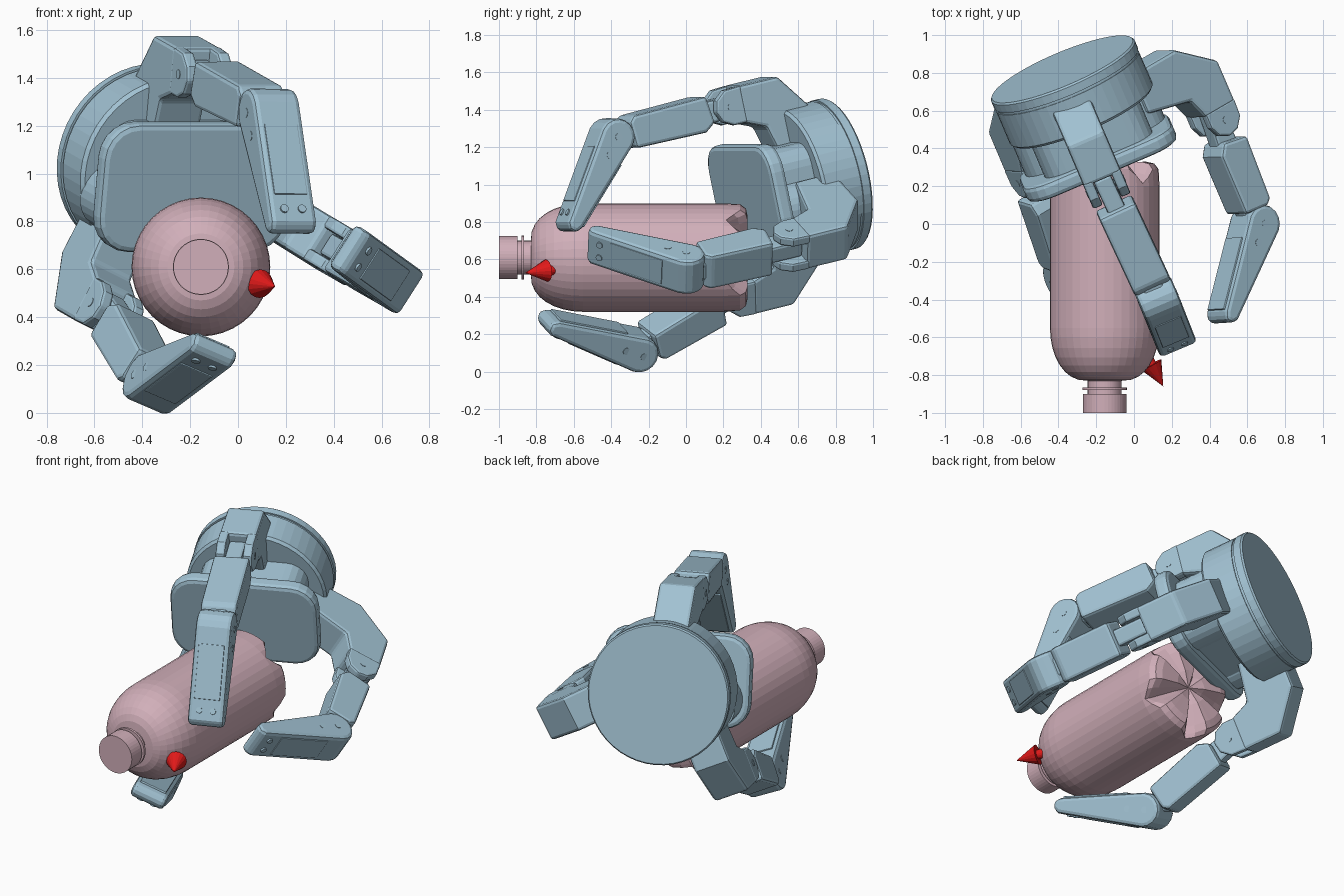
import bpy, bmesh
from math import sin, cos, pi, radians
from mathutils import Vector as V, Matrix

if "Cube" in bpy.data.objects:
    bpy.data.objects.remove(bpy.data.objects["Cube"])


def material(name, rgb):
    m = bpy.data.materials.new(name)
    m.diffuse_color = (*rgb, 1)
    m.use_nodes = True
    m.node_tree.nodes["Principled BSDF"].inputs["Base Color"].default_value = m.diffuse_color
    return m


BLUE = material("steel_blue", (0.36, 0.54, 0.65))
PINK = material("dusty_pink", (0.64, 0.43, 0.49))
RED = material("red", (0.75, 0.01, 0.01))


def frame(origin, x, z):
    x = x.normalized()
    z = (z - x * z.dot(x)).normalized()
    y = z.cross(x)
    m = Matrix((x, y, z)).transposed().to_4x4()
    m.translation = origin
    return m


def finish(name, bm, mat, matrix=None, bevel=0):
    bmesh.ops.remove_doubles(bm, verts=bm.verts, dist=1e-5)
    bmesh.ops.recalc_face_normals(bm, faces=bm.faces)
    me = bpy.data.meshes.new(name)
    bm.to_mesh(me)
    bm.free()
    me.materials.append(mat)
    ob = bpy.data.objects.new(name, me)
    bpy.context.collection.objects.link(ob)
    if matrix is not None:
        ob.matrix_world = matrix
    if bevel:
        b = ob.modifiers.new("bevel", 'BEVEL')
        b.width, b.segments = bevel, 2
        b.limit_method, b.angle_limit = 'ANGLE', radians(40)
    return ob


def prism(name, profile, width, matrix, bevel=0.018, mat=BLUE):
    """Profile in local XY, extruded along local Z about its middle."""
    bm = bmesh.new()
    f = bm.faces.new([bm.verts.new((x, y, -width / 2)) for x, y in profile])
    ext = bmesh.ops.extrude_face_region(bm, geom=[f])["geom"]
    bmesh.ops.translate(bm, vec=(0, 0, width),
                        verts=[e for e in ext if isinstance(e, bmesh.types.BMVert)])
    return finish(name, bm, mat, matrix, bevel)


def lathe(name, rings, matrix, mat=BLUE, n=40, groove=lambda a: 0):
    """Rings of (position along X, radius, groove depth) around local X."""
    bm = bmesh.new()
    loops = [[bm.verts.new((t - g * groove(2 * pi * i / n), r * cos(2 * pi * i / n),
                            r * sin(2 * pi * i / n))) for i in range(n)] for t, r, g in rings]
    for a, b in zip(loops, loops[1:]):
        for i in range(n):
            bm.faces.new((a[i], a[(i + 1) % n], b[(i + 1) % n], b[i]))
    bmesh.ops.dissolve_degenerate(bm, dist=1e-5, edges=bm.edges)
    return finish(name, bm, mat, matrix)


def rounded_rect(w, h, r, steps=5):
    pts = []
    for k, (sx, sy) in enumerate(((1, 1), (-1, 1), (-1, -1), (1, -1))):
        for i in range(steps + 1):
            a = pi / 2 * (k + i / steps)
            pts.append((sx * (w / 2 - r) + r * cos(a), sy * (h / 2 - r) + r * sin(a)))
    return pts


def rings(*tr):
    return [(t, r, 0) for t, r in tr]


# hand axes: D points out of the palm, R across it, U up it
C = V((-0.38, 0.82, 1.06))
D = V((0.383, -0.898, -0.22)).normalized()
R = V((0.92, 0.392, 0)).normalized()
U = R.cross(-D).normalized()
if U.z < 0:
    U = -U

# wrist flange and drum
lathe("wrist_drum", rings((0, 0), (0, .405), (.01, .413), (.055, .413), (.055, .404), (.07, .404),
                          (.07, .41), (.26, .41), (.275, .395), (.275, .0)),
      frame(C, D, U), n=48)

# palm body, pad and the finger pivots behind it
palm = frame(C, R, D)
prism("palm_body", rounded_rect(.62, .46, .12), .26, palm @ Matrix.Translation((0, 0, .37)), .01)
prism("palm_pad", rounded_rect(.86, .55, .15), .09, palm @ Matrix.Translation((-.01, 0, .52)), .025)
for s in (-1, 1):
    lathe("finger_pivot", rings((0, 0), (0, .15), (.24, .15), (.24, 0)),
          frame(C + D * .25 + R * s * .25 - U * .1, D, U), n=28)


def finger(tag, rad, j1, j2, tip, inner):
    j1, j2, tip = V(j1), V(j2), V(tip)
    lat = D.cross(rad).normalized()
    # bent base block that carries the finger
    base = frame(j1, D, lat)
    prism(tag + "_base", [(-.06, .1), (-.30, .1), (-.47, -.12), (-.47, -inner), (-.24, -inner),
                          (-.18, -.15), (-.06, -.1)], .215, base)
    ear = [(-.08, .1), (.02, .095), (.075, .05), (.09, -.01), (.06, -.07), (.0, -.1), (-.08, -.1)]
    for s in (-1, 1):
        prism(tag + "_base_ear", ear, .055, base @ Matrix.Translation((0, 0, s * .08)), .012)
    # middle link: narrow neck then full-width block with a fork at the end
    m = frame(j1, j2 - j1, lat)
    n = (j2 - j1).length
    prism(tag + "_neck", [(-.06, .05), (.2, .06), (.2, -.07), (-.06, -.06)], .1, m, .015)
    prism(tag + "_middle_link", [(.13, .09), (n - .11, .09), (n - .08, .06), (n - .09, -.085),
                                 (.17, -.1), (.11, -.06)], .21, m)
    prism(tag + "_fork", [(n - .16, .07), (n, .06), (n, -.06), (n - .16, -.07)], .11, m, .015)
    # end link: round knuckle tapering to the tip
    m = frame(j2, tip - j2, lat)
    n = (tip - j2).length
    arc = [(.1 * cos(a), .1 * sin(a)) for a in (pi / 2 + pi * i / 8 for i in range(9))]

    def top(a):
        return .1 - .052 * a / n

    def low(a):
        return -.1 + .06 * a / n
    prism(tag + "_end_link", arc + [(n - .02, low(n)), (n + .02, -.02), (n + .02, .025),
                                    (n - .01, top(n))], .21, m, .022)
    a, b = .1, n - .13
    prism(tag + "_cover", [(a, top(a) + .005), (b, top(b) + .005), (b, 0), (a, 0)], .15, m, .004)
    a, b = .12, n - .03
    prism(tag + "_grip_pad", [(a, low(a) - .008), (b, low(b) - .008), (b, 0), (a, 0)], .16, m, .004)
    # tip screws and hinge pins
    for s in (-1, 1):
        p = m @ V((n - .065, top(n) - .005, s * .04))
        lathe(tag + "_tip_screw", rings((0, 0), (0, .018), (.018, .018), (.018, 0)),
              frame(p, m.to_3x3().col[1], lat), n=12)
    for p, w in ((j2, .107), (j2 + (tip - j2) * .2, .107), (j1, .11)):
        lathe(tag + "_pin", rings((-w, 0), (-w, .02), (w, .02), (w, 0)), frame(p, lat, D), n=14)


finger("upper_finger", U, (-.15, .2, 1.415), (.13, -.40, 1.255), (.222, -.63, .77), .36)
finger("right_finger", .87 * R - .5 * U, (.43, .55, .67), (.64, .0, .55), (.46, -.50, .685), .42)
finger("lower_finger", -.41 * R - .91 * U, (-.53, .26, .42), (-.35, -.27, .12), (-.10, -.74, .27), .55)

# bottle lying along y, with a five-lobed base
bottle = frame(V((-.155, 0, .61)), V((0, 1, 0)), V((0, 0, 1)))
shoulder = [(-.55 - .28 * sin(a), .095 + .195 * cos(a) ** .9, 0)
            for a in (pi / 2 * i / 8 for i in range(7, -1, -1))]


def lobes(a):
    # local Y is -x in world, so mirror the angle
    w = (pi - a - radians(44)) % (2 * pi / 5)
    return max(0, 1 - min(w, 2 * pi / 5 - w) / .3)


lathe("bottle_body", [(-.92, 0, 0), (-.92, .09, 0), (-.83, .09, 0)] + shoulder +
      [(.2, .29, 0), (.29, .285, .08), (.32, .262, .11), (.33, .22, .11), (.325, .1, .05), (.30, 0, 0)],
      bottle, PINK, 40, lobes)
lathe("neck_ring", rings((-.88, 0), (-.88, .117), (-.865, .117), (-.865, 0)), bottle, PINK)
lathe("bottle_cap", rings((-1, 0), (-1, .115), (-.9, .115), (-.9, 0)), bottle, PINK)

# red arrow at the shoulder
tip, foot = V((.155, -.86, .528)), V((.092, -.745, .54))
back = (foot - tip).normalized()
lathe("arrow_head", rings((0, 0), ((foot - tip).length, .06), ((foot - tip).length, 0)),
      frame(tip, back, V((0, 0, 1))), RED, 16)
lathe("arrow_shaft", rings((-.01, 0), (-.01, .028), (.06, .028), (.06, 0)),
      frame(foot, back, V((0, 0, 1))), RED, 16)
